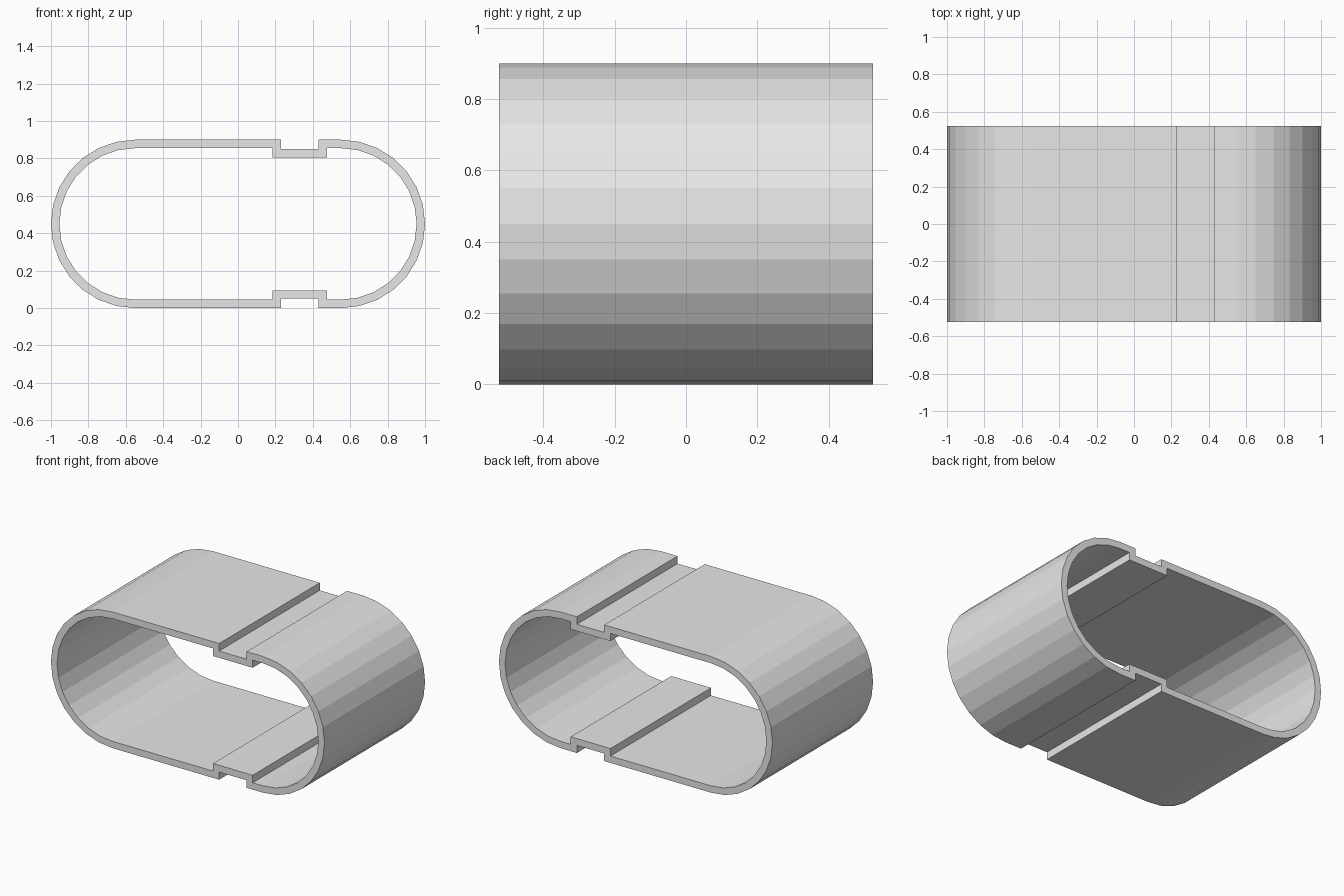
import bpy, bmesh, math

if "Cube" in bpy.data.objects:
    bpy.data.objects.remove(bpy.data.objects["Cube"])

R, WALL, HALF_DEPTH, CX, CZ, SEG = 0.45, 0.045, 0.525, 0.55, 0.45, 14
GROOVE_L, GROOVE_R, GROOVE_DEPTH = 0.23, 0.43, 0.05


def arc(cx, r, start):
    """Half circle, counter-clockwise from the start angle."""
    angles = [math.radians(start + 180 * i / SEG) for i in range(SEG + 1)]
    return [(cx + r * math.cos(a), CZ + r * math.sin(a)) for a in angles]


def profile(inset):
    """Closed stadium outline with a step-in groove at bottom and top."""
    r = R - inset
    l, rt, h = GROOVE_L - inset, GROOVE_R + inset, r - GROOVE_DEPTH
    groove = [(l, r), (l, h), (rt, h), (rt, r)]
    bottom = [(x, CZ - z) for x, z in groove]
    top = [(x, CZ + z) for x, z in reversed(groove)]
    return arc(-CX, r, 90) + bottom + arc(CX, r, -90) + top


# Grooved oval sleeve: outer and inner outlines joined along the depth
bm = bmesh.new()


def ring(inset, y):
    return [bm.verts.new((x, y, z)) for x, z in profile(inset)]


rings = [ring(0, -HALF_DEPTH), ring(0, HALF_DEPTH),
         ring(WALL, HALF_DEPTH), ring(WALL, -HALF_DEPTH)]
n = len(rings[0])
for k in range(4):
    a, b = rings[k], rings[(k + 1) % 4]
    for i in range(n):
        j = (i + 1) % n
        bm.faces.new((a[i], a[j], b[j], b[i]))
bmesh.ops.recalc_face_normals(bm, faces=bm.faces)

mesh = bpy.data.meshes.new("grooved_sleeve")
bm.to_mesh(mesh)
bm.free()
sleeve = bpy.data.objects.new("grooved_sleeve", mesh)
bpy.context.collection.objects.link(sleeve)

# Single light grey colour
grey = bpy.data.materials.new("light_grey")
grey.diffuse_color = (0.8, 0.8, 0.8, 1)
grey.use_nodes = True
grey.node_tree.nodes["Principled BSDF"].inputs["Base Color"].default_value = grey.diffuse_color
mesh.materials.append(grey)
